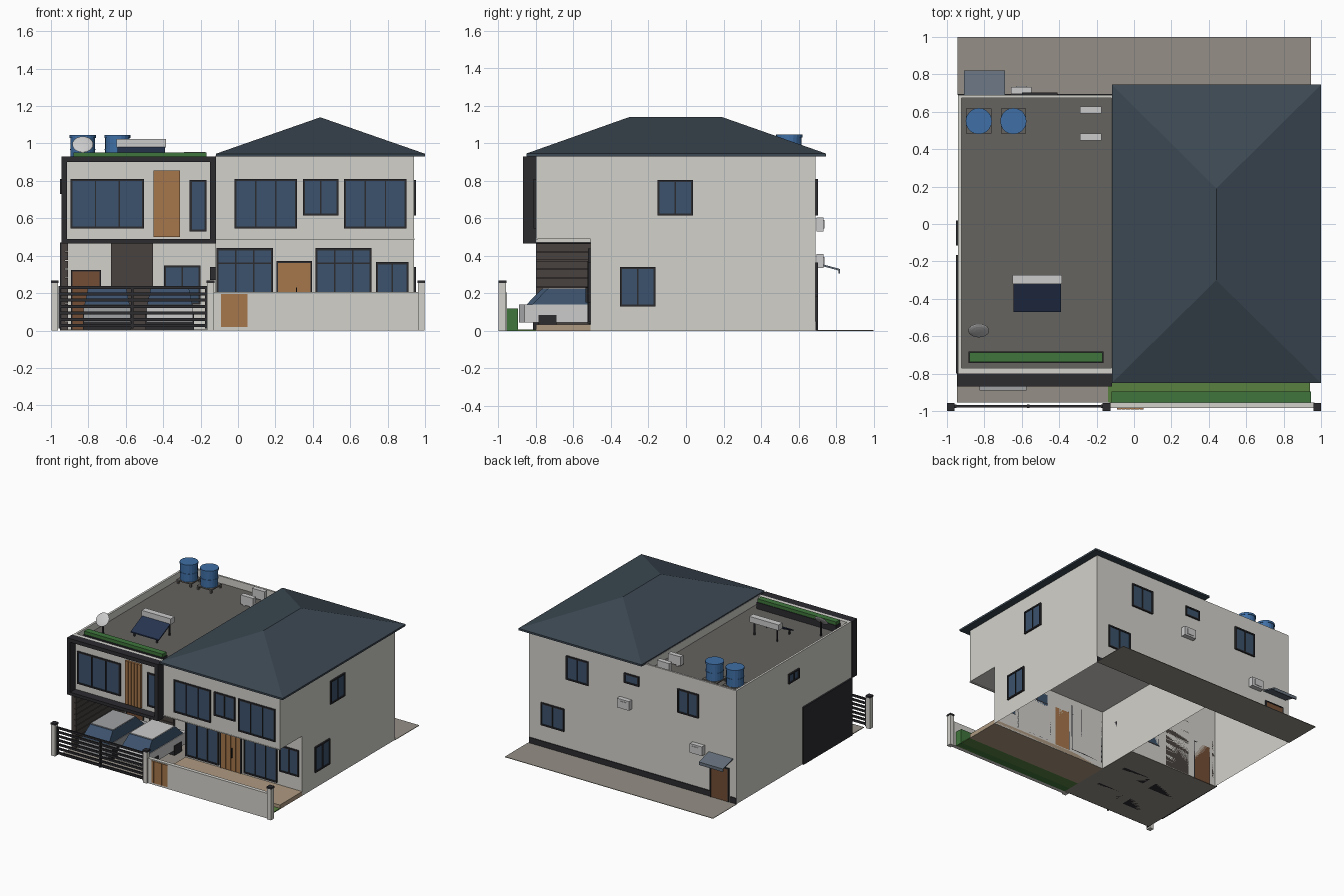
import bpy, bmesh, math
from mathutils import Matrix, Vector

if "Cube" in bpy.data.objects:
    bpy.data.objects.remove(bpy.data.objects["Cube"])

COL = dict(wall=(.65, .64, .60), roof=(.045, .065, .085), dark=(.025, .025, .03), glass=(.045, .085, .15),
           wood=(.38, .18, .07), door=(.17, .075, .035), deck=(.13, .125, .115), clad=(.065, .055, .05),
           tank=(.05, .16, .38), hedge=(.05, .18, .045), lawn=(.1, .22, .05), paving=(.3, .275, .24),
           porch=(.42, .32, .22), metal=(.6, .6, .58), silver=(.35, .36, .37), canopy=(.13, .16, .2),
           solar=(.02, .035, .08))
MATS = {}


def finish(name, bm, col):
    bmesh.ops.recalc_face_normals(bm, faces=bm.faces)
    me = bpy.data.meshes.new(name)
    bm.to_mesh(me)
    bm.free()
    ob = bpy.data.objects.new(name, me)
    bpy.context.collection.objects.link(ob)
    if col not in MATS:
        MATS[col] = bpy.data.materials.new(col)
        MATS[col].diffuse_color = (*COL[col], 1)
    me.materials.append(MATS[col])
    return ob


def add_box(bm, x0, x1, y0, y1, z0, z1):
    m = Matrix.Translation(((x0 + x1) / 2, (y0 + y1) / 2, (z0 + z1) / 2))
    m = m @ Matrix.Diagonal((abs(x1 - x0), abs(y1 - y0), abs(z1 - z0), 1))
    return bmesh.ops.create_cube(bm, size=1, matrix=m)


def boxes(name, col, *items):
    bm = bmesh.new()
    for b in items:
        add_box(bm, *b)
    return finish(name, bm, col)


def shell(name, col, b, drop):
    """Box without the faces whose normal z is in drop."""
    bm = bmesh.new()
    add_box(bm, *b)
    bm.normal_update()
    bmesh.ops.delete(bm, geom=[f for f in bm.faces if round(f.normal.z) in drop], context='FACES')
    return finish(name, bm, col)


def prism(name, col, profile, x0, x1):
    """Extrude a (y, z) profile along x."""
    bm = bmesh.new()
    f = bm.faces.new([bm.verts.new((x0, y, z)) for y, z in profile])
    r = bmesh.ops.extrude_face_region(bm, geom=[f])
    bmesh.ops.translate(bm, vec=(x1 - x0, 0, 0), verts=[v for v in r['geom'] if isinstance(v, bmesh.types.BMVert)])
    return finish(name, bm, col)


def on_wall(face, p, a0, a1, z0, z1, d0, d1):
    """Box on a wall plane p, sticking out from d0 to d1."""
    s = -1 if face in ('front', 'left') else 1
    n = sorted((p + s * d0, p + s * d1))
    return (a0, a1, *n, z0, z1) if face in ('front', 'back') else (*n, a0, a1, z0, z1)


def window(name, face, p, a0, a1, z0, z1, panes=2, transom=None):
    t = .011
    bars = [(a0, a1, z0, z0 + t), (a0, a1, z1 - t, z1)]
    for i in range(panes + 1):
        w = t if i in (0, panes) else t * .6
        c = a0 + t / 2 + (a1 - a0 - t) * i / panes
        bars.append((c - w / 2, c + w / 2, z0, z1))
    if transom:
        bars.append((a0, a1, transom - .004, transom + .004))
    boxes(name + "_frame", 'dark', *[on_wall(face, p, *b, 0, .012) for b in bars])
    boxes(name + "_glass", 'glass', on_wall(face, p, a0 + .005, a1 - .005, z0 + .005, z1 - .005, 0, .005))


def slats(name, col, face, p, a0, a1, z0, z1, n, depth=.012, upright=True):
    lo, hi = (a0, a1) if upright else (z0, z1)
    s = (hi - lo) / n
    out = [on_wall(face, p, a0, a1, z0, z1, 0, depth * .6)]
    for i in range(n):
        b = (lo + i * s + .002, lo + (i + 1) * s - .002)
        out.append(on_wall(face, p, *(b + (z0, z1) if upright else (a0, a1) + b), 0, depth))
    boxes(name, col, *out)


# House masses
shell("right_lower_walls", 'wall', (-.12, .94, -.51, .69, 0, .49), (-1, 1))
boxes("right_upper_walls", 'wall', (-.12, .94, -.80, .69, .49, .935))
shell("left_rear_walls", 'wall', (-.94, -.12, -.17, .69, 0, .868), (-1,))
boxes("left_upper_walls", 'wall', (-.94, -.12, -.80, -.17, .47, .868))
boxes("floor_band", 'wall', (-.12, .943, -.803, -.79, .485, .491))
boxes("roof_deck", 'deck', (-.925, -.12, -.77, .675, .86, .872))
boxes("parapet", 'wall', (-.94, -.923, -.80, .69, .86, .93), (-.923, -.12, .675, .69, .86, .93),
      (-.923, -.12, -.80, -.77, .86, .93))
boxes("facade_frame", 'dark', (-.945, -.915, -.868, -.80, .465, .93), (-.15, -.118, -.868, -.80, .465, .93),
      (-.915, -.15, -.868, -.80, .90, .93), (-.915, -.15, -.868, -.80, .465, .49))

# Hip roof with a thin fascia
bm = bmesh.new()
add_box(bm, -.118, 1, -.85, .745, .93, .945)
c = [bm.verts.new(v) for v in ((-.118, -.85, .945), (1, -.85, .945), (1, .745, .945), (-.118, .745, .945))]
r0, r1 = bm.verts.new((.44, -.30, 1.14)), bm.verts.new((.44, .19, 1.14))
for f in ((c[0], c[1], r0), (c[1], c[2], r1, r0), (c[2], c[3], r1), (c[3], c[0], r0, r1)):
    bm.faces.new(f)
finish("hip_roof", bm, 'roof')

# Windows and doors: upper front, lower front, carport, sides, back
for i, (a0, a1, z0, z1, n) in enumerate([(-.018, .315, .545, .81, 3), (.348, .537, .615, .81, 2),
                                         (.567, .902, .545, .81, 3), (-.895, -.503, .545, .81, 3),
                                         (-.258, -.168, .53, .805, 1)]):
    window(f"upper_front_window_{i}", 'front', -.80, a0, a1, z0, z1, n)
window("sliding_door_left", 'front', -.51, -.115, .187, .05, .44, 3, .36)
window("sliding_door_right", 'front', -.51, .415, .715, .05, .44, 3, .36)
window("porch_window", 'front', -.51, .737, .912, .15, .365, 2)
window("carport_window", 'front', -.17, -.395, -.2, .14, .347, 2)
window("right_upper_window", 'right', .94, -.152, .037, .615, .805, 2)
window("right_lower_window", 'right', .94, -.352, -.162, .13, .34, 2)
window("left_small_window", 'left', -.94, -.115, .02, .73, .81, 2)
for i, (a0, a1, z0, z1, n) in enumerate([(.62, .83, .18, .365, 2), (.40, .60, .615, .81, 2),
                                         (-.06, .075, .73, .81, 1), (-.60, -.41, .615, .81, 2)]):
    window(f"back_window_{i}", 'back', .69, a0, a1, z0, z1, n)
slats("front_door", 'wood', 'front', -.51, .21, .39, .04, .365, 4)
boxes("front_door_frame", 'dark', (.205, .213, -.525, -.51, .04, .372), (.387, .395, -.525, -.51, .04, .372),
      (.205, .395, -.525, -.51, .362, .372), (.31, .316, -.535, -.52, .15, .23))
for nm, face, p, a0, a1, h in (("carport_door", 'front', -.17, -.885, -.74, .315), ("back_door", 'back', .69, -.87, -.715, .27)):
    boxes(nm, 'door', on_wall(face, p, a0, a1, 0, h, 0, .008))
    boxes(nm + "_frame", 'dark', on_wall(face, p, a0 - .008, a0, 0, h, 0, .012),
          on_wall(face, p, a1, a1 + .008, 0, h, 0, .012),
          on_wall(face, p, a0 - .008, a1 + .008, h, h + .008, 0, .012))

# Cladding
slats("upper_wood_panel", 'wood', 'front', -.80, -.452, -.31, .50, .855, 5, .02)
slats("carport_back_cladding", 'clad', 'front', -.17, -.68, -.455, .005, .468, 10, .015, False)
slats("carport_side_cladding", 'clad', 'right', -.945, -.80, -.17, .003, .468, 10, .035, False)
boxes("carport_side_panel", 'dark', (-.953, -.94, -.80, -.165, 0, .47))
boxes("carport_lamp", 'dark', (-.15, -.12, -.37, -.34, .27, .34))

# Ground surfaces
boxes("carport_slab", 'paving', (-.945, -.12, -.955, -.17, 0, .006))
boxes("porch_floor", 'porch', (-.12, .94, -.80, -.51, 0, .035))
boxes("lawn", 'lawn', (-.14, .94, -.955, -.80, 0, .008))
boxes("front_hedge", 'hedge', (-.12, .945, -.955, -.895, 0, .12))
boxes("back_paving", 'paving', (-.945, .945, .69, 1, 0, .004))
boxes("back_plinth", 'dark', (-.70, .94, .69, .696, 0, .05), (-.94, -.885, .69, .696, 0, .05))

# Boundary wall, pillars and gates
boxes("boundary_wall", 'wall', (-.13, .965, -.985, -.955, 0, .205))
px = (-.98, -.147, .98)
boxes("pillars", 'wall', *[(x - .018, x + .018, -.998, -.96, 0, .256) for x in px])
boxes("pillar_caps", 'dark', *[(x - .021, x + .021, -1, -.957, .254, .268) for x in px])
boxes("sliding_gate", 'dark', *[(-.96, -.165, -.98, -.968, .018 + i * .034, .034 + i * .034) for i in range(7)],
      *[(x - .006, x + .006, -.984, -.966, .01, .235) for x in (-.954, -.565, -.171)])
slats("pedestrian_gate", 'wood', 'front', -.985, -.092, .052, .018, .196, 6, .008)

# Parked cars
for nm, x, y, col in (("car_left", -.70, -.89, 'silver'), ("car_right", -.365, -.86, 'metal')):
    h = .125
    boxes(nm + "_body", col, (x - h, x + h, y, y + .54, .045, .14))
    cab = prism(nm + "_cabin", 'glass', [(y + .04, .14), (y + .12, .222), (y + .42, .222), (y + .50, .14)], x - h + .005, x + h - .005)
    for v in cab.data.vertices:
        if v.co.z > .2:
            v.co.x = x + (v.co.x - x) * .86
    boxes(nm + "_roof", col, (x - .102, x + .102, y + .125, y + .415, .22, .228))
    boxes(nm + "_wheels", 'dark', *[(x - h - .004, x + h + .004, y + d, y + d + .095, 0, .085) for d in (.075, .375)])

# Back canopy and air conditioners
prism("back_canopy", 'canopy', [(.69, .365), (.82, .33), (.82, .305), (.812, .305), (.812, .322), (.69, .355)], -.908, -.69)
for nm, x, z in (("wall_cooler_high", .06, .53), ("wall_cooler_low", -.602, .335)):
    boxes(nm, 'metal', (x - .055, x + .055, .695, .733, z, z + .075), (x - .03, x + .03, .733, .737, z + .015, z + .06))
for i, y in enumerate((.465, .61)):
    boxes(f"roof_cooler_{i}", 'metal', (-.288, -.175, y - .019, y + .019, .88, .955), (-.27, -.25, y - .019, y + .019, .87, .88),
          (-.21, -.19, y - .019, y + .019, .87, .88))

# Water tanks on stands
for i, x in enumerate((-.83, -.645)):
    bm = bmesh.new()
    for r, z0, z1 in ((.066, .905, 1.035), (.07, 1.03, 1.046), (.069, .965, .971)):
        bmesh.ops.create_cone(bm, cap_ends=True, segments=20, radius1=r, radius2=r, depth=z1 - z0,
                              matrix=Matrix.Translation((x, .55, (z0 + z1) / 2)))
    finish(f"water_tank_{i}", bm, 'tank')
    boxes(f"tank_stand_{i}", 'deck', (x - .067, x + .067, .483, .617, .895, .905),
          *[(x + a - .007, x + a + .007, .55 + b - .007, .55 + b + .007, .87, .895) for a in (-.058, .058) for b in (-.058, .058)])

# Solar heater, dish and roof planter
prism("solar_panel", 'solar', [(-.47, .90), (-.47, .91), (-.315, .985), (-.315, .975)], -.645, -.39)
boxes("solar_tank", 'metal', (-.65, -.385, -.322, -.272, .978, 1.025))
boxes("solar_legs", 'dark', *[(x - .005, x + .005, y - .005, y + .005, .87, z) for x in (-.62, -.415) for y, z in ((-.455, .905), (-.297, .98))])
bm = bmesh.new()
bmesh.ops.create_uvsphere(bm, u_segments=20, v_segments=8, radius=1)
bmesh.ops.transform(bm, verts=bm.verts, matrix=Matrix.Translation((-.83, -.57, .995)) @ Matrix.Rotation(math.radians(50), 4, 'X')
                    @ Matrix.Diagonal((.056, .056, .01, 1)))
finish("dish", bm, 'metal')
boxes("dish_post", 'dark', (-.835, -.825, -.568, -.558, .87, .99))
boxes("roof_planter", 'dark', (-.885, -.163, -.742, -.683, .87, .925))
boxes("roof_hedge", 'hedge', (-.88, -.168, -.737, -.688, .92, .952))

for m in bpy.data.materials:
    if m.users and not m.is_grease_pencil:
        m.use_nodes = True
        m.node_tree.nodes["Principled BSDF"].inputs["Base Color"].default_value = m.diffuse_color
